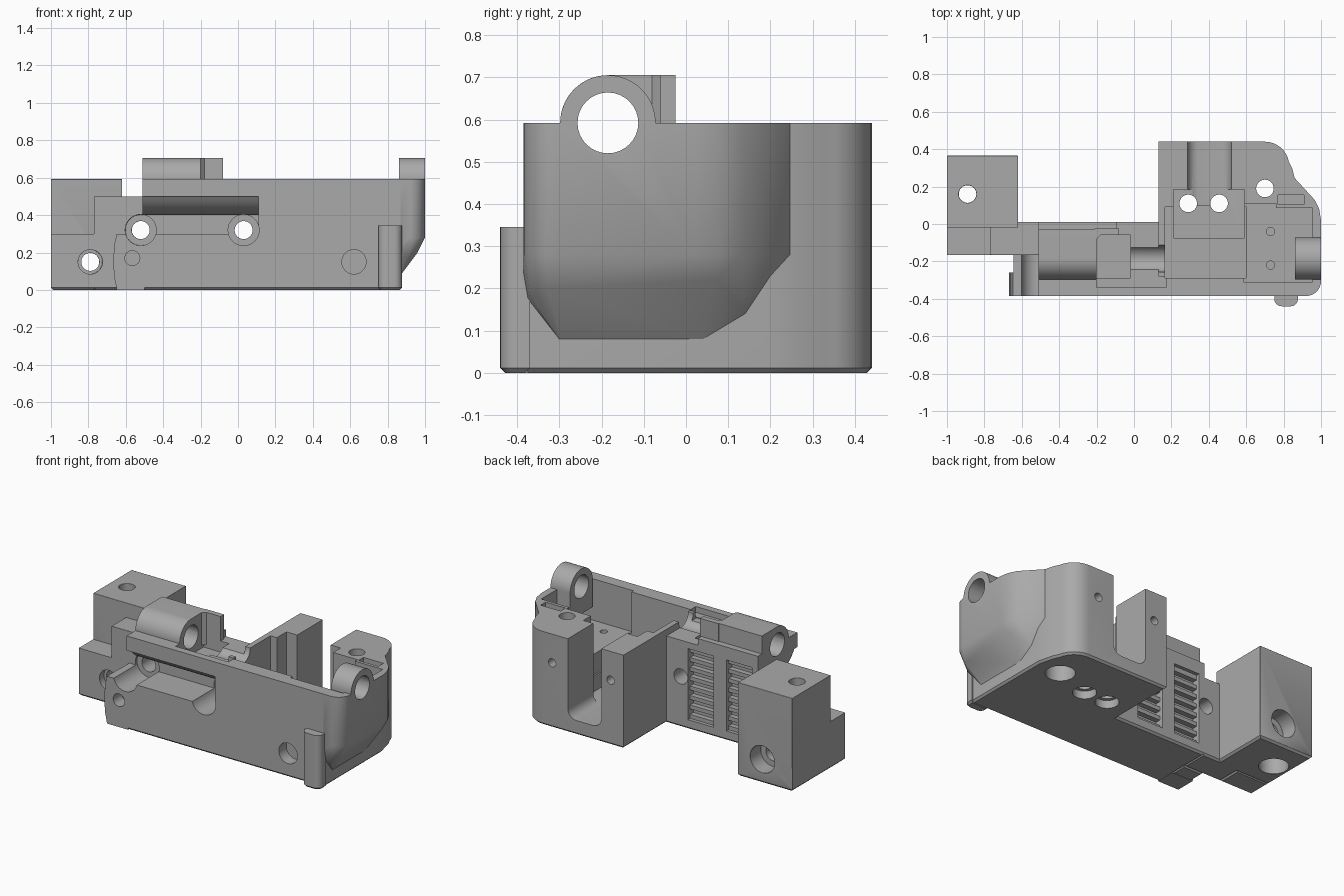
import bpy, bmesh
from math import sin, cos, radians, pi
from mathutils import Vector

if "Cube" in bpy.data.objects:
    bpy.data.objects.remove(bpy.data.objects["Cube"])

grey = bpy.data.materials.new("machined_grey")
grey.use_nodes = True
grey.diffuse_color = (0.4, 0.4, 0.4, 1)
grey.node_tree.nodes["Principled BSDF"].inputs["Base Color"].default_value = (0.4, 0.4, 0.4, 1)

TOP = 0.592
SHAFT = (-0.185, TOP)


def arc(cx, cy, r, start, end, n=8):
    return [(cx + r * cos(radians(start + (end - start) * i / n)),
             cy + r * sin(radians(start + (end - start) * i / n))) for i in range(n + 1)]


def finish(name, bm):
    bmesh.ops.recalc_face_normals(bm, faces=bm.faces)
    mesh = bpy.data.meshes.new(name)
    bm.to_mesh(mesh)
    bm.free()
    mesh.materials.append(grey)
    ob = bpy.data.objects.new(name, mesh)
    bpy.context.collection.objects.link(ob)
    return ob


def prism(name, pts, lo, hi, axis="z", chamfer=0):
    """Extrude an outline along an axis, with an optional chamfer round the foot."""
    place = {"z": lambda a, b, h: (a, b, h),
             "x": lambda a, b, h: (h, a, b),
             "y": lambda a, b, h: (a, h, b)}[axis]
    bm = bmesh.new()
    ends = [[bm.verts.new(place(a, b, h)) for a, b in pts] for h in (lo, hi)]
    bm.faces.new(ends[0])
    bm.faces.new(ends[1])
    for i in range(len(pts)):
        j = (i + 1) % len(pts)
        bm.faces.new((ends[0][i], ends[0][j], ends[1][j], ends[1][i]))
    if chamfer:
        bmesh.ops.recalc_face_normals(bm, faces=bm.faces)
        foot = [e for e in bm.edges if all(v.co.z < 1e-5 for v in e.verts)]
        bmesh.ops.bevel(bm, geom=foot, offset=chamfer, segments=1, affect="EDGES")
    return finish(name, bm)


def box(name, x, y, z, chamfer=0):
    pts = [(x[0], y[0]), (x[1], y[0]), (x[1], y[1]), (x[0], y[1])]
    return prism(name, pts, z[0], z[1], "z", chamfer)


def rod(a, b, r, lo, hi, axis):
    return prism("cutter", arc(a, b, r, 0, 360, 32)[:-1], lo, hi, axis)


def cut(parts, cutters):
    for c in cutters:
        c.hide_render = True
        for ob in parts:
            mod = ob.modifiers.new("cut", "BOOLEAN")
            mod.operation, mod.solver, mod.object = "DIFFERENCE", "EXACT", c
            bpy.ops.object.select_all(action="DESELECT")
            bpy.context.view_layer.objects.active = ob
            ob.select_set(True)
            bpy.ops.object.modifier_apply(modifier=mod.name)
        bpy.data.objects.remove(c)


def hollow(x, y, z):
    return box("cutter", x, y, (z, 0.9))


# Main housing, with a rounded rear corner
outline = [(-0.51, -0.385), (0.87, -0.385), (0.87, 0.2), (0.845, 0.3)]
outline += arc(0.7, 0.31, 0.13, 10, 90) + [(0.13, 0.44), (0.13, 0.01), (-0.51, 0.01)]
housing = prism("main_housing", outline, 0, TOP, "z", 0.012)

# Bulging right flank that tapers in towards the foot
rim = [(0.8, 0.27), (0.855, 0.25), (0.965, 0.13), (0.99, 0.08), (1, 0.02)]
rim += arc(0.92, -0.305, 0.08, 0, -90) + [(0.8, -0.385)]
bm = bmesh.new()
for x, y in rim:
    for z in (0.28, TOP):
        bm.verts.new((x, y, z))
for co in [(0.8, -0.385, 0.17), (0.91, -0.37, 0.18), (0.96, -0.33, 0.2), (0.96, 0.07, 0.22), (0.87, -0.3, 0.08),
           (0.87, 0.04, 0.08), (0.8, -0.3, 0.08), (0.8, 0.04, 0.08), (0.87, 0.14, 0.14)]:
    bm.verts.new(co)
hull = bmesh.ops.convex_hull(bm, input=bm.verts)
bmesh.ops.delete(bm, geom=list({g for g in hull["geom_interior"] if isinstance(g, bmesh.types.BMVert)}),
                 context="VERTS")
flank = finish("right_flank", bm)

# Hollows: main bay, deep pocket, electronics shelf, rear notch, side slot
notch = [(0.285, 0.9)] + arc(0.345, 0.15, 0.06, 180, 270) + arc(0.46, 0.15, 0.06, 270, 360) + [(0.52, 0.9)]
cut([housing, flank], [
    hollow((0.165, 0.6), (-0.29, 0.09), 0.2),
    hollow((0.21, 0.59), (-0.075, 0.185), 0.1),
    hollow((0.585, 0.955), (-0.31, 0.085), 0.33),
    hollow((0.585, 0.76), (0.0, 0.11), 0.33),
    hollow((0.77, 0.91), (0.105, 0.155), 0.45),
    prism("cutter", notch, 0.1, 0.6, "y"),
])

# Bored hinge lugs, sharing one shaft axis
lug = arc(*SHAFT, 0.113, 180, 90, 14) + [(-0.03, 0.705), (-0.03, 0.5), (-0.298, 0.5)]
hinge = prism("hinge_block", lug, -0.51, -0.2, "x")
hinge_wall = prism("hinge_wall", [(-0.21, -0.025), (-0.21, -0.09), (-0.18, -0.06), (-0.08, -0.06), (-0.08, -0.025)],
                   0.5, 0.705)
ear = prism("right_ear", arc(*SHAFT, 0.113, 180, 0, 24) + [(-0.072, 0.42), (-0.298, 0.42)], 0.862, 1, "x")

# Front finger recess with a curved upper lip, and the space around the shaft
recess = [(-0.5, 0.5), (-0.355, 0.5)] + arc(*SHAFT, 0.192, 215, 270) + [(-0.165, 0.4), (-0.165, 0.3), (-0.5, 0.3)]
cut([housing], [
    prism("cutter", recess, -0.7, 0.11, "x"),
    hollow((-0.2, -0.02), (-0.29, -0.06), 0.48),
    hollow((-0.021, 0.13), (-0.29, 0.05), 0.55),
    hollow((-0.2, 0.17), (-0.34, -0.28), 0.555),
    hollow((-0.09, -0.01), (-0.07, 0.05), 0.55),
])
cut([housing, flank, hinge, ear], [rod(*SHAFT, 0.072, -1.2, 1.2, "x")])

# Left end: stepped block, low step, bridge and front lip
end_block = box("end_block", (-1, -0.62), (-0.02, 0.365), (0, TOP), 0.012)
low_step = box("low_step", (-1, -0.765), (-0.165, -0.01), (0, 0.3), 0.012)
bridge = box("bridge", (-0.77, -0.5), (-0.165, 0.01), (0, 0.5), 0.012)
lip_side = [(-0.648, 0), (-0.5, 0), (-0.5, 0.3), (-0.648, 0.3), (-0.662, 0.24), (-0.667, 0.15), (-0.662, 0.07)]
front_lip = prism("front_lip", lip_side, -0.385, -0.26, "y")
lip_web = box("lip_web", (-0.645, -0.5), (-0.27, -0.16), (0, 0.3), 0.012)

# Counterbored cross holes
for x in (-0.52, 0.03):
    cut([housing, bridge, front_lip, lip_web],
        [rod(x, 0.32, 0.083, -0.5, -0.15, "y"), rod(x, 0.32, 0.048, -0.3, 0.2, "y")])
cut([end_block, low_step, bridge], [rod(-0.79, 0.15, 0.048, -0.3, 0.5, "y")])
cut([low_step, bridge], [rod(-0.79, 0.15, 0.065, -0.3, -0.12, "y")])
cut([end_block], [
    rod(-0.79, 0.15, 0.085, 0.26, 0.5, "y"),
    rod(-0.89, 0.16, 0.047, -0.1, 0.8, "z"),
    rod(-0.89, 0.16, 0.085, -0.1, 0.1, "z"),
])

# Vertical holes, wider at the foot
for x, y, r, wide, depth in [(0.7, 0.19, 0.047, 0.085, 0.1), (0.29, 0.11, 0.047, 0.068, 0.05),
                             (0.455, 0.11, 0.047, 0.068, 0.05)]:
    cut([housing], [rod(x, y, r, -0.1, 0.8, "z"), rod(x, y, wide, -0.1, depth, "z")])

# Blind holes: front face, rear towers, shelf
cut([front_lip], [rod(-0.565, 0.17, 0.04, -0.5, -0.3, "y")])
cut([housing], [rod(0.62, 0.15, 0.065, -0.5, -0.31, "y")]
    + [rod(x, 0.41, 0.026, 0.3, 0.5, "y") for x in (0.22, 0.63)]
    + [rod(0.73, y, 0.022, 0.25, 0.4, "z") for y in (-0.04, -0.22)])

# Ribbed back wall: two sunken panels with grooves
for x in [(-0.47, -0.29), (-0.2, -0.02)]:
    cut([housing], [box("cutter", x, (-0.012, 0.05), (0.06, 0.51))]
        + [box("cutter", x, (-0.045, 0.05), (0.085 + i * 0.06, 0.12 + i * 0.06)) for i in range(7)])

# Rounded boss on the front face
boss = prism("front_boss", [(0.75, -0.37)] + arc(0.79, -0.4, 0.04, 180, 270)
             + arc(0.837, -0.4, 0.04, 270, 360) + [(0.877, -0.37)], 0, 0.345, "z", 0.012)

# Soften the upper edges of the end block and step
for ob in (end_block, low_step, bridge):
    mod = ob.modifiers.new("soft_edges", "BEVEL")
    mod.width, mod.segments, mod.limit_method, mod.angle_limit = 0.008, 2, "ANGLE", radians(60)

for ob in bpy.context.scene.objects:
    if ob.type == "MESH" and grey.name in ob.data.materials:
        bpy.ops.object.select_all(action="DESELECT")
        bpy.context.view_layer.objects.active = ob
        ob.select_set(True)
        bpy.ops.object.shade_smooth_by_angle(angle=radians(30))
